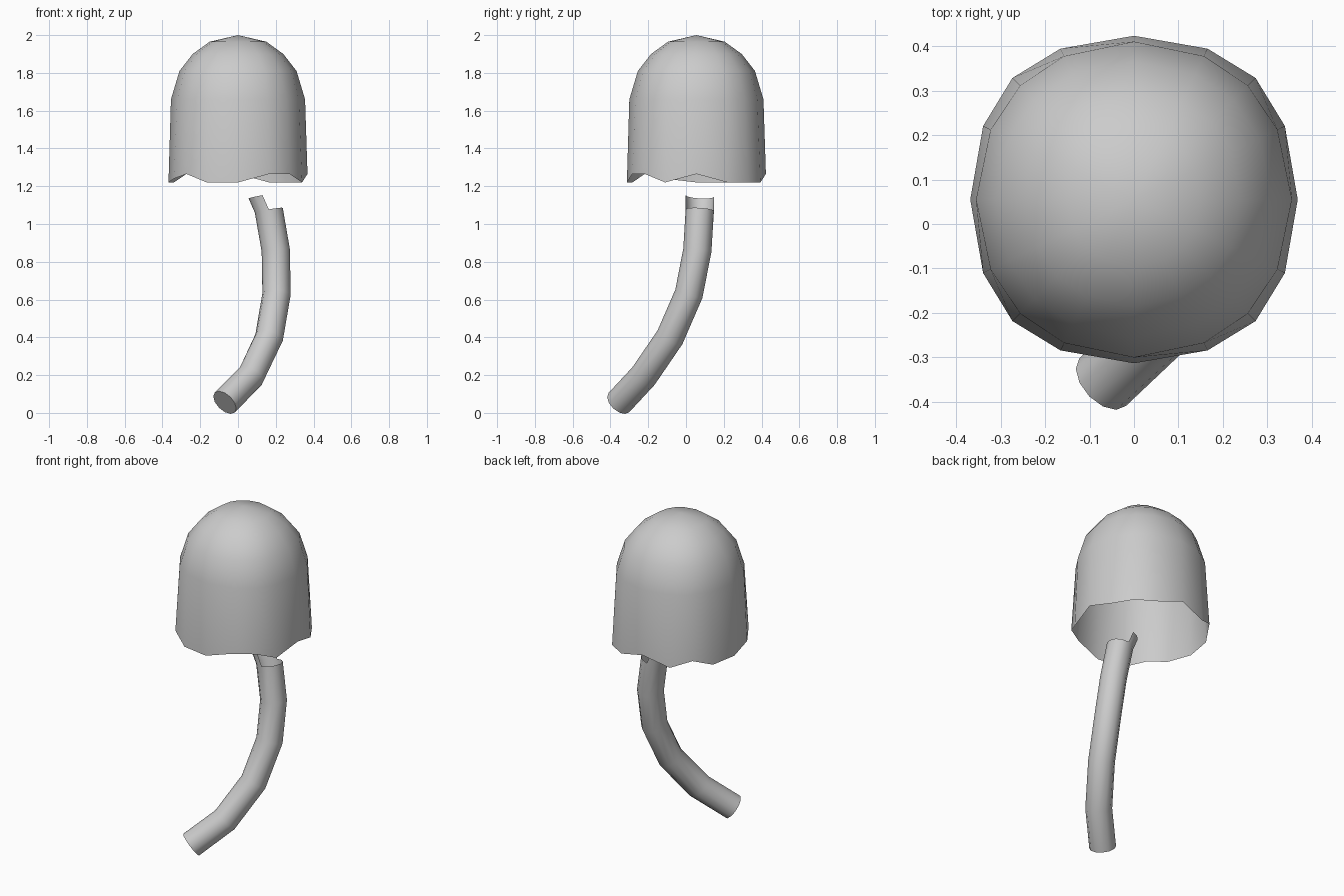
import bpy, bmesh, math
from mathutils import Vector

if "Cube" in bpy.data.objects:
    bpy.data.objects.remove(bpy.data.objects["Cube"])


def finish(name, bm, flip_check=True):
    if flip_check:
        bmesh.ops.recalc_face_normals(bm, faces=bm.faces)
    mesh = bpy.data.meshes.new(name)
    bm.to_mesh(mesh)
    bm.free()
    obj = bpy.data.objects.new(name, mesh)
    bpy.context.collection.objects.link(obj)
    bpy.ops.object.select_all(action='DESELECT')
    bpy.context.view_layer.objects.active = obj
    obj.select_set(True)
    bpy.ops.object.shade_smooth_by_angle(angle=math.radians(50))
    return obj


def bridge(bm, a, b, closed=True):
    n = len(a)
    for i in range(n if closed else n - 1):
        j = (i + 1) % n
        bm.faces.new((a[i], a[j], b[j], b[i]))


# Cap: open dome with a wavy lower rim
CENTER_Y = 0.055
angles = [q * 90 + a for q in range(4) for a in (0, 26, 45, 64)]
bulge = [1, 1.025, 1.05, 1.025] * 4
H, M, L = 1.265, 1.24, 1.22
rim_z = [H, L, L, L, H, L, H, L, L, M, H, L, L, H, H, L]
profile = [(0.15, 1.965), (0.24, 1.90), (0.31, 1.81), (0.355, 1.66), (0.368, None)]

bm = bmesh.new()
apex = bm.verts.new((0, CENTER_Y, 2.0))
rings = []
for r, z in profile:
    ring = []
    for i, deg in enumerate(angles):
        a = math.radians(deg)
        rr = r * (bulge[i] if z is None else 1 + (bulge[i] - 1) * 0.4)
        ring.append(bm.verts.new((rr * math.cos(a), CENTER_Y + rr * math.sin(a),
                                  rim_z[i] if z is None else z)))
    rings.append(ring)
for i in range(16):
    bm.faces.new((apex, rings[0][i], rings[0][(i + 1) % 16]))
for a, b in zip(rings, rings[1:]):
    bridge(bm, a, b)
finish("mushroom_cap", bm)

# Stem: curved tube, closed at the foot, torn open at the top
path = [Vector(p) for p in [(-0.07, -0.355, 0.055), (0.068, -0.225, 0.195),
                            (0.165, -0.085, 0.40), (0.204, 0.015, 0.63),
                            (0.20, 0.06, 0.86), (0.163, 0.073, 1.073)]]
SIDES, RADIUS = 12, 0.075
bm = bmesh.new()
rings = []
for k, p in enumerate(path):
    t = (path[min(k + 1, len(path) - 1)] - path[max(k - 1, 0)]).normalized()
    u = Vector((1, 0, 0))
    u = (u - t * u.dot(t)).normalized()
    v = t.cross(u)
    rings.append([bm.verts.new(p + RADIUS * (u * math.cos(2 * math.pi * i / SIDES)
                                             + v * math.sin(2 * math.pi * i / SIDES)))
                  for i in range(SIDES)])
for a, b in zip(rings, rings[1:]):
    bridge(bm, a, b)
bm.faces.new(rings[0])

# Torn strip: left half of the tube wall continues upwards
half = rings[-1][3:10]
strip = [bm.verts.new(v.co + Vector((-0.033, 0, 0.075))) for v in half]
bridge(bm, half, strip, closed=False)
finish("mushroom_stem", bm)
